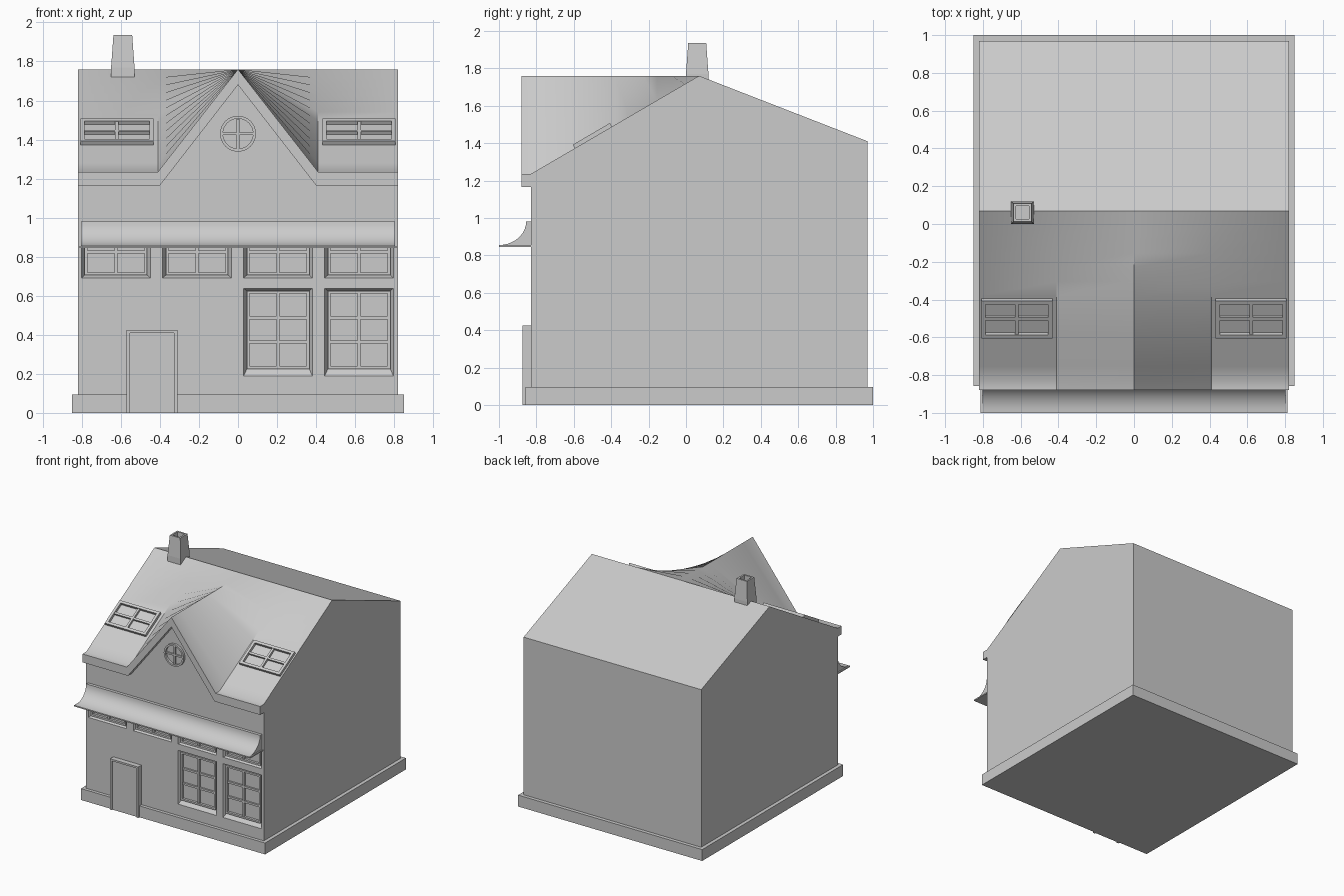
import bpy, bmesh, math
from mathutils import Matrix, Vector

if "Cube" in bpy.data.objects:
    bpy.data.objects.remove(bpy.data.objects["Cube"])

GREY = bpy.data.materials.new("plain grey")
GREY.use_nodes = True
GREY.diffuse_color = (0.6, 0.6, 0.6, 1)
GREY.node_tree.nodes["Principled BSDF"].inputs["Base Color"].default_value = (0.6, 0.6, 0.6, 1)

# Main dimensions
HALF, FRONT, BACK = 0.82, -0.83, 0.97
RIDGE_Y, RIDGE_Z, EAVE_Z, REAR_Z = 0.07, 1.76, 1.235, 1.41
GABLE, EAVE_Y = 0.41, -0.88
PITCH = math.atan2(RIDGE_Z - EAVE_Z, RIDGE_Y - FRONT)


def slope(y):
    return EAVE_Z + max(0, y - FRONT) * math.tan(PITCH)


def finish(name, bm, smooth=False):
    bmesh.ops.recalc_face_normals(bm, faces=bm.faces)
    mesh = bpy.data.meshes.new(name)
    bm.to_mesh(mesh)
    bm.free()
    mesh.materials.append(GREY)
    obj = bpy.data.objects.new(name, mesh)
    bpy.context.collection.objects.link(obj)
    if smooth:
        activate(obj)
        bpy.ops.object.shade_smooth_by_angle(angle=math.radians(32))
    return obj


def activate(obj):
    bpy.ops.object.select_all(action="DESELECT")
    obj.select_set(True)
    bpy.context.view_layer.objects.active = obj


def box(bm, x0, x1, y0, y1, z0, z1, matrix=Matrix()):
    size = Matrix.Diagonal((x1 - x0, y1 - y0, z1 - z0, 1))
    centre = Matrix.Translation(((x0 + x1) / 2, (y0 + y1) / 2, (z0 + z1) / 2))
    bmesh.ops.create_cube(bm, size=1, matrix=matrix @ centre @ size)


def prism(bm, first, second):
    """Join two matching outlines into a closed solid."""
    a = [bm.verts.new(p) for p in first]
    b = [bm.verts.new(p) for p in second]
    bm.faces.new(a)
    bm.faces.new(b[::-1])
    for i in range(len(a)):
        j = (i + 1) % len(a)
        bm.faces.new((a[i], b[i], b[j], a[j]))


def along_x(bm, profile, half):
    prism(bm, [(-half, y, z) for y, z in profile], [(half, y, z) for y, z in profile])


def rect(x0, x1, z0, z1, y):
    return [(x0, y, z0), (x1, y, z0), (x1, y, z1), (x0, y, z1)]


def lattice(name, matrix, w, h, cols, rows, frame, bar, depth):
    """Window frame with glazing bars, centred, lying in its local xy plane."""
    bm = bmesh.new()
    for s in (-1, 1):
        x, y = s * (w - frame) / 2, s * (h - frame) / 2
        box(bm, x - frame / 2, x + frame / 2, -h / 2, h / 2, 0, depth, matrix)
        box(bm, frame - w / 2, w / 2 - frame, y - frame / 2, y + frame / 2, 0, depth, matrix)
    iw, ih = w - 2 * frame, h - 2 * frame
    for i in range(1, cols):
        x = iw * (i / cols - 0.5)
        box(bm, x - bar / 2, x + bar / 2, -ih / 2, ih / 2, 0, depth * 0.8, matrix)
    for i in range(1, rows):
        y = ih * (i / rows - 0.5)
        box(bm, -iw / 2, iw / 2, y - bar / 2, y + bar / 2, 0, depth * 0.75, matrix)
    return finish(name, bm)


# House body with splayed window recesses
bm = bmesh.new()
along_x(bm, [(FRONT, 0.01), (BACK, 0.01), (BACK, REAR_Z), (RIDGE_Y, RIDGE_Z), (FRONT, EAVE_Z)], HALF)
body = finish("house_body", bm)

windows = [(x, 0.69, 0.96, "upper_window") for x in (-0.625, -0.21, 0.205, 0.62)]
windows += [(x, 0.185, 0.64, "lower_window") for x in (0.205, 0.62)]
RECESS = 0.03
cut = bmesh.new()
for x, z0, z1, kind in windows:
    sill = 0.04 if kind == "lower_window" else 0.015
    prism(cut, rect(x - 0.178, x + 0.178, z0, z1, FRONT - 0.004),
          rect(x - 0.16, x + 0.16, z0 + sill, z1 - 0.015, FRONT + RECESS))
    height = z1 - z0 - sill - 0.015
    place = Matrix.Translation((x, FRONT + RECESS, z0 + sill + height / 2)) @ Matrix.Rotation(math.pi / 2, 4, "X")
    lattice(kind, place, 0.32, height, 2, 3 if kind == "lower_window" else 2, 0.014, 0.016, 0.02)
cutter = finish("window_cutter", cut)
cutter.hide_render = True
mod = body.modifiers.new("recesses", "BOOLEAN")
mod.object, mod.operation, mod.solver = cutter, "DIFFERENCE", "EXACT"
activate(body)
bpy.ops.object.modifier_apply(modifier=mod.name)
bpy.data.objects.remove(cutter)

# Open the front slope, which the curved roof replaces
bm = bmesh.new()
bm.from_mesh(body.data)
front_slope = [f for f in bm.faces if f.normal.z > 0.1 and f.normal.y < -0.1 and f.calc_center_median().z > EAVE_Z]
bmesh.ops.delete(bm, geom=front_slope, context="FACES_ONLY")
bm.to_mesh(body.data)
bm.free()

# Front roof: the gable flattens gradually into the main slope
bm = bmesh.new()
STEPS = 12
sections = [EAVE_Y] + [FRONT + (RIDGE_Y - FRONT) * i / STEPS for i in range(STEPS + 1)]
rows = []
for y in sections:
    rows.append([bm.verts.new((x, y, RIDGE_Z if x == 0 else slope(y))) for x in (-HALF, -GABLE, 0, GABLE, HALF)])
for a, b in zip(rows, rows[1:]):
    for i in range(4):
        bm.faces.new((a[i], a[i + 1], b[i + 1], b[i]))
finish("front_roof", bm, smooth=True)

# Gable wall
bm = bmesh.new()
bm.faces.new([bm.verts.new(p) for p in ((-GABLE, FRONT, EAVE_Z), (GABLE, FRONT, EAVE_Z), (0, FRONT, RIDGE_Z))])
finish("gable_wall", bm)

# Eave board following the roof edge
bm = bmesh.new()
top = [(-HALF, EAVE_Z), (-GABLE, EAVE_Z), (0, RIDGE_Z), (GABLE, EAVE_Z), (HALF, EAVE_Z)]
low = [(-HALF, 1.165), (-GABLE + 0.01, 1.165), (0, 1.68), (GABLE - 0.01, 1.165), (HALF, 1.165)]
grid = [[bm.verts.new((x, y, z)) for x, z in line] for line, y in ((top, EAVE_Y), (low, EAVE_Y), (low, FRONT))]
for a, b in zip(grid, grid[1:]):
    for i in range(4):
        bm.faces.new((a[i], a[i + 1], b[i + 1], b[i]))
for i in (0, 4):
    corner = bm.verts.new((top[i][0], FRONT, EAVE_Z))
    bm.faces.new((grid[0][i], grid[1][i], grid[2][i], corner))
finish("eave_board", bm)

# Plinth
bm = bmesh.new()
box(bm, -0.85, 0.85, -0.857, 1.0, 0, 0.095)
finish("plinth", bm)

# Door frame and leaf
bm = bmesh.new()
box(bm, -0.57, -0.553, -0.873, FRONT, 0, 0.425)
box(bm, -0.327, -0.31, -0.873, FRONT, 0, 0.425)
box(bm, -0.553, -0.327, -0.873, FRONT, 0.41, 0.425)
finish("door_frame", bm)
bm = bmesh.new()
box(bm, -0.553, -0.327, -0.862, FRONT, 0, 0.41)
finish("door", bm)

# Awning with a concave curve, and its bottom lip
bm = bmesh.new()
curve = []
for i in range(11):
    t = math.radians(9 * i)
    curve.append((-1.0 + 0.145 * math.cos(t), 0.98 - 0.125 * math.sin(t)))
along_x(bm, [(FRONT, 0.855), (FRONT, 0.98)] + curve, 0.803)
finish("awning", bm, smooth=True)
bm = bmesh.new()
box(bm, -0.813, 0.813, -1.0, FRONT, 0.845, 0.855)
finish("awning_lip", bm)

# Round gable window
bm = bmesh.new()
SEG = 32
loops = []
for r, y in ((0.092, FRONT), (0.092, -0.848), (0.077, -0.848), (0.077, FRONT)):
    loops.append([bm.verts.new((r * math.cos(k * math.tau / SEG), y, 1.43 + r * math.sin(k * math.tau / SEG)))
                  for k in range(SEG)])
for a, b in zip(loops, loops[1:]):
    for k in range(SEG):
        j = (k + 1) % SEG
        bm.faces.new((a[k], a[j], b[j], b[k]))
finish("round_window_frame", bm, smooth=True)
bm = bmesh.new()
box(bm, -0.007, 0.007, -0.842, FRONT, 1.354, 1.506)
box(bm, -0.076, 0.076, -0.841, FRONT, 1.423, 1.437)
finish("round_window_bars", bm)

# Skylights on the front slope
for side in (-1, 1):
    place = Matrix.Translation((side * 0.62, -0.495, slope(-0.495))) @ Matrix.Rotation(PITCH, 4, "X")
    lattice("skylight", place, 0.375, 0.23, 2, 2, 0.022, 0.018, 0.022)

# Hollow tapered chimney
bm = bmesh.new()
rings = []
for r, z in ((0.06, 1.68), (0.06, 1.77), (0.048, 1.935), (0.034, 1.935), (0.034, 1.82)):
    rings.append([bm.verts.new((-0.59 + sx * r, 0.06 + sy * r, z))
                  for sx, sy in ((-1, -1), (1, -1), (1, 1), (-1, 1))])
for a, b in zip(rings, rings[1:]):
    for k in range(4):
        j = (k + 1) % 4
        bm.faces.new((a[k], a[j], b[j], b[k]))
bm.faces.new(rings[0][::-1])
bm.faces.new(rings[-1])
finish("chimney", bm)
